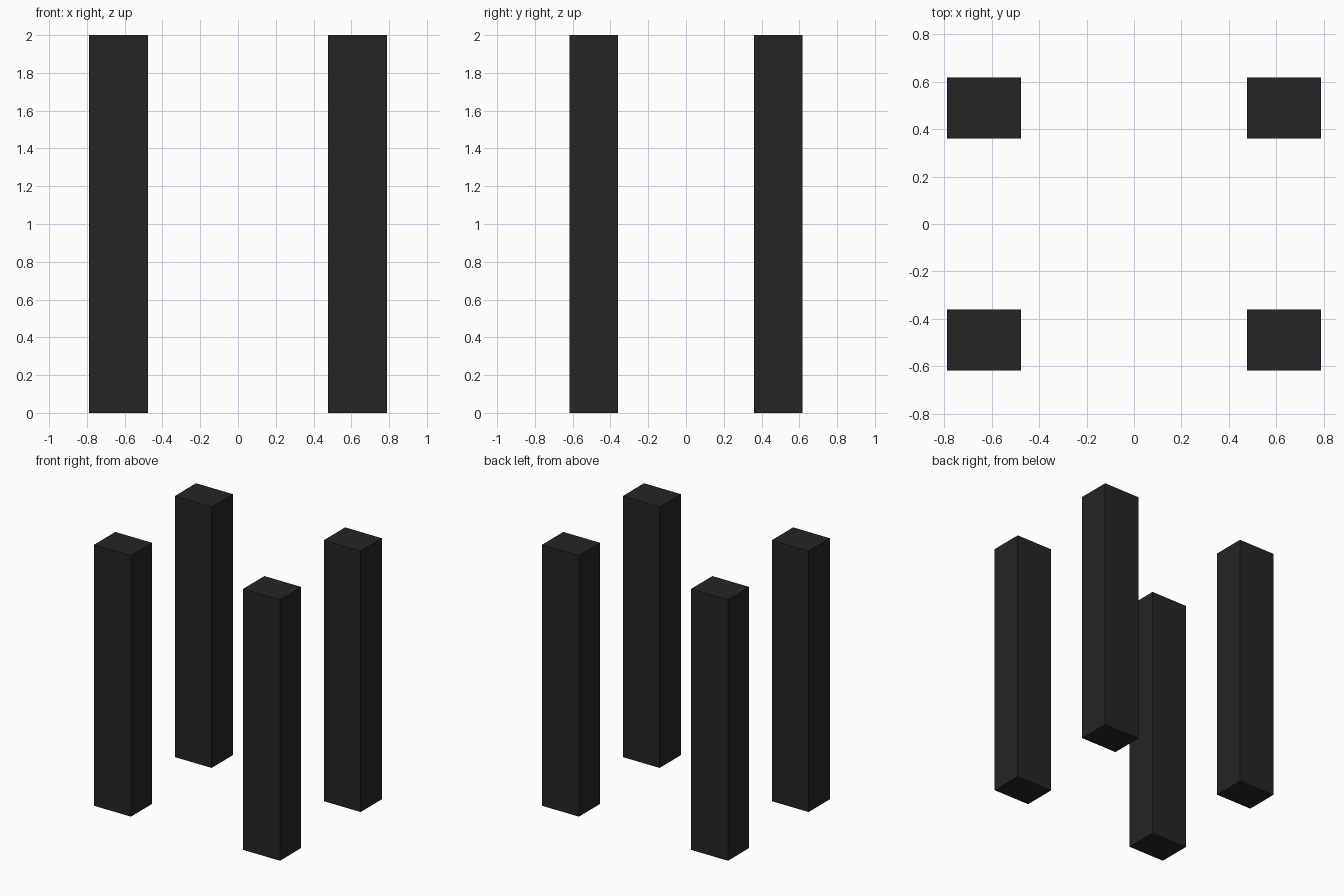
import bpy

if "Cube" in bpy.data.objects:
    bpy.data.objects.remove(bpy.data.objects["Cube"])

# Near-black material shared by all legs
mat = bpy.data.materials.new("dark_finish")
mat.diffuse_color = (0.018, 0.018, 0.018, 1.0)
mat.use_nodes = True
mat.node_tree.nodes["Principled BSDF"].inputs["Base Color"].default_value = mat.diffuse_color

X_IN, X_OUT = 0.476, 0.788
Y_IN, Y_OUT = 0.360, 0.617
HEIGHT = 2.0


def leg(name, sx, sy):
    """Plain rectangular post, mirrored into a quadrant by sx, sy."""
    bpy.ops.mesh.primitive_cube_add(
        size=1,
        location=(sx * (X_IN + X_OUT) / 2, sy * (Y_IN + Y_OUT) / 2, HEIGHT / 2))
    ob = bpy.context.object
    ob.name = name
    ob.scale = (X_OUT - X_IN, Y_OUT - Y_IN, HEIGHT)
    bpy.ops.object.transform_apply(location=False, rotation=False, scale=True)
    ob.data.materials.append(mat)


# Four posts at the corners
for side, sx in (("left", -1), ("right", 1)):
    for end, sy in (("front", -1), ("back", 1)):
        leg(f"{end}_{side}_leg", sx, sy)
